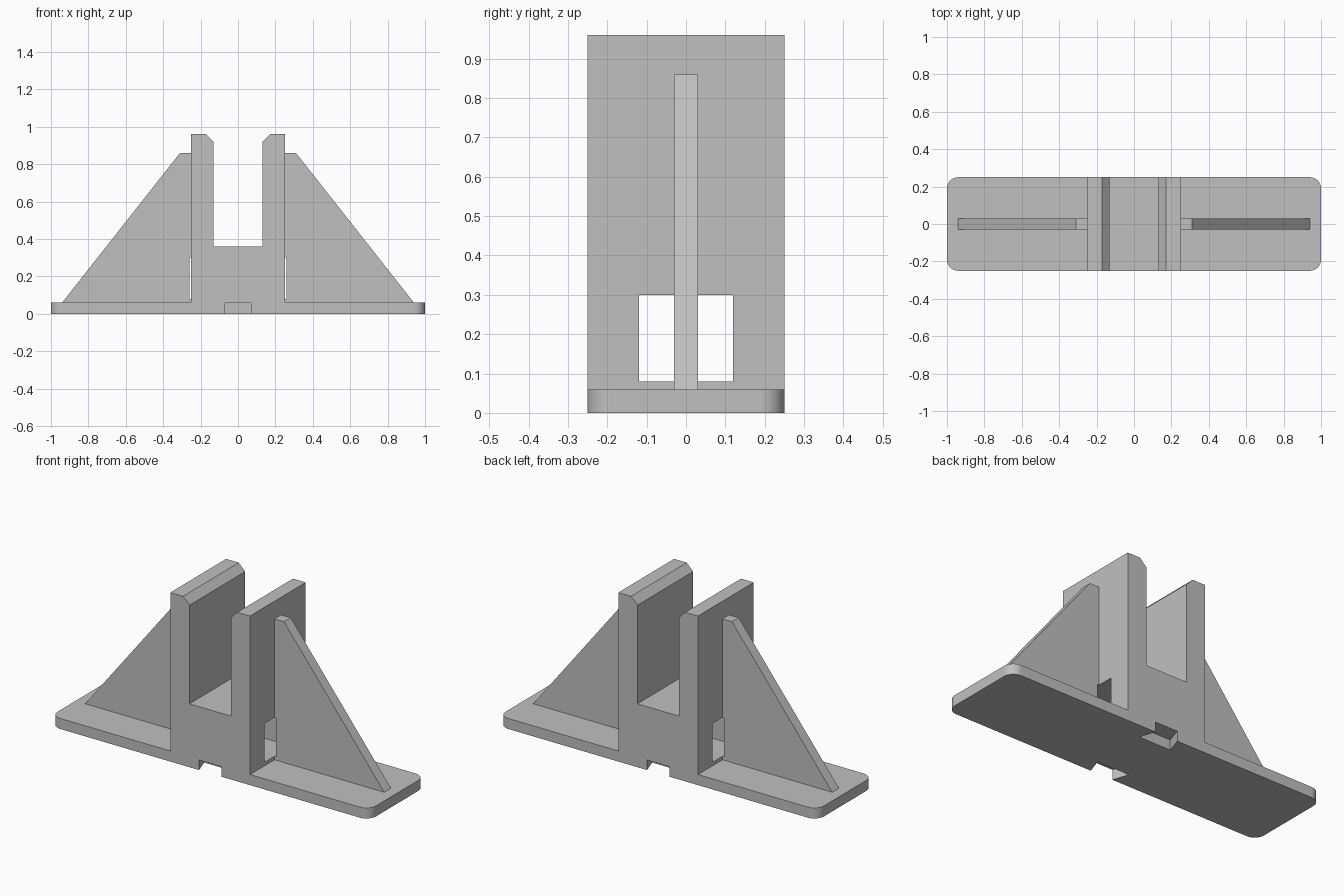
import bpy
import bmesh
from math import sin, cos, pi
from mathutils import Vector

cube = bpy.data.objects.get("Cube")
if cube:
    bpy.data.objects.remove(cube, do_unlink=True)

grey = bpy.data.materials.new("plain grey")
grey.use_nodes = True
COLOUR = (0.53, 0.53, 0.53, 1)
grey.diffuse_color = COLOUR
grey.node_tree.nodes["Principled BSDF"].inputs["Base Color"].default_value = COLOUR


def prism(name, points, axis, low, high):
    """Extrude a flat outline along y (points are x, z) or z (points are x, y)."""
    bm = bmesh.new()
    place = (lambda a, b: (a, low, b)) if axis == "y" else (lambda a, b: (a, b, low))
    face = bm.faces.new([bm.verts.new(place(a, b)) for a, b in points])
    shift = Vector((0, high - low, 0) if axis == "y" else (0, 0, high - low))
    top = bmesh.ops.extrude_face_region(bm, geom=[face])["geom"]
    bmesh.ops.translate(bm, vec=shift, verts=[v for v in top if isinstance(v, bmesh.types.BMVert)])
    bmesh.ops.recalc_face_normals(bm, faces=bm.faces)
    mesh = bpy.data.meshes.new(name)
    bm.to_mesh(mesh)
    bm.free()
    mesh.materials.append(grey)
    obj = bpy.data.objects.new(name, mesh)
    bpy.context.collection.objects.link(obj)
    return obj


def combine(target, tool, operation):
    """Apply a boolean and discard the tool."""
    mod = target.modifiers.new(operation.lower(), "BOOLEAN")
    mod.operation, mod.solver, mod.object = operation, "EXACT", tool
    bpy.context.view_layer.objects.active = target
    bpy.ops.object.modifier_apply(modifier=mod.name)
    bpy.data.objects.remove(tool, do_unlink=True)


# Base plate with rounded corners
LENGTH, DEPTH, RADIUS, STEPS = 1.0, 0.25, 0.06, 12
outline = []
for corner, (sx, sy) in enumerate([(1, 1), (-1, 1), (-1, -1), (1, -1)]):
    for i in range(STEPS + 1):
        a = (corner + i / STEPS) * pi / 2
        outline.append((sx * (LENGTH - RADIUS) + RADIUS * cos(a),
                        sy * (DEPTH - RADIUS) + RADIUS * sin(a)))
stand = prism("slotted_stand", outline, "z", 0, 0.06)

# Forked tower, chamfered on the inner lips
half = [(0.25, 0), (0.25, 0.96), (0.17, 0.96), (0.13, 0.92), (0.13, 0.36)]
tower = prism("tower", half + [(-x, z) for x, z in reversed(half)], "y", -DEPTH, DEPTH)
combine(stand, tower, "UNION")

# Triangular ribs, rooted inside the tower and the base
rib = [(0.2, 0.03), (0.94, 0.03), (0.94, 0.06), (0.31, 0.86), (0.2, 0.86)]
for side in (1, -1):
    combine(stand, prism("rib", [(side * x, z) for x, z in rib], "y", -0.03, 0.03), "UNION")

# Window through the tower
window = [(-0.26, -0.12), (0.26, -0.12), (0.26, 0.12), (-0.26, 0.12)]
combine(stand, prism("window_cutter", window, "z", 0.08, 0.30), "DIFFERENCE")

# Dovetail sockets under the front and back edges
socket = [(-0.1, 0.16), (0.1, 0.16), (0.07, 0.25), (0.07, 0.3), (-0.07, 0.3), (-0.07, 0.25)]
for side in (1, -1):
    cutter = prism("socket_cutter", [(x, side * y) for x, y in socket], "z", -0.05, 0.057)
    combine(stand, cutter, "DIFFERENCE")

# Smooth only the rounded corners
for face in stand.data.polygons:
    face.use_smooth = min(abs(face.normal.x), abs(face.normal.y)) > 0.02
